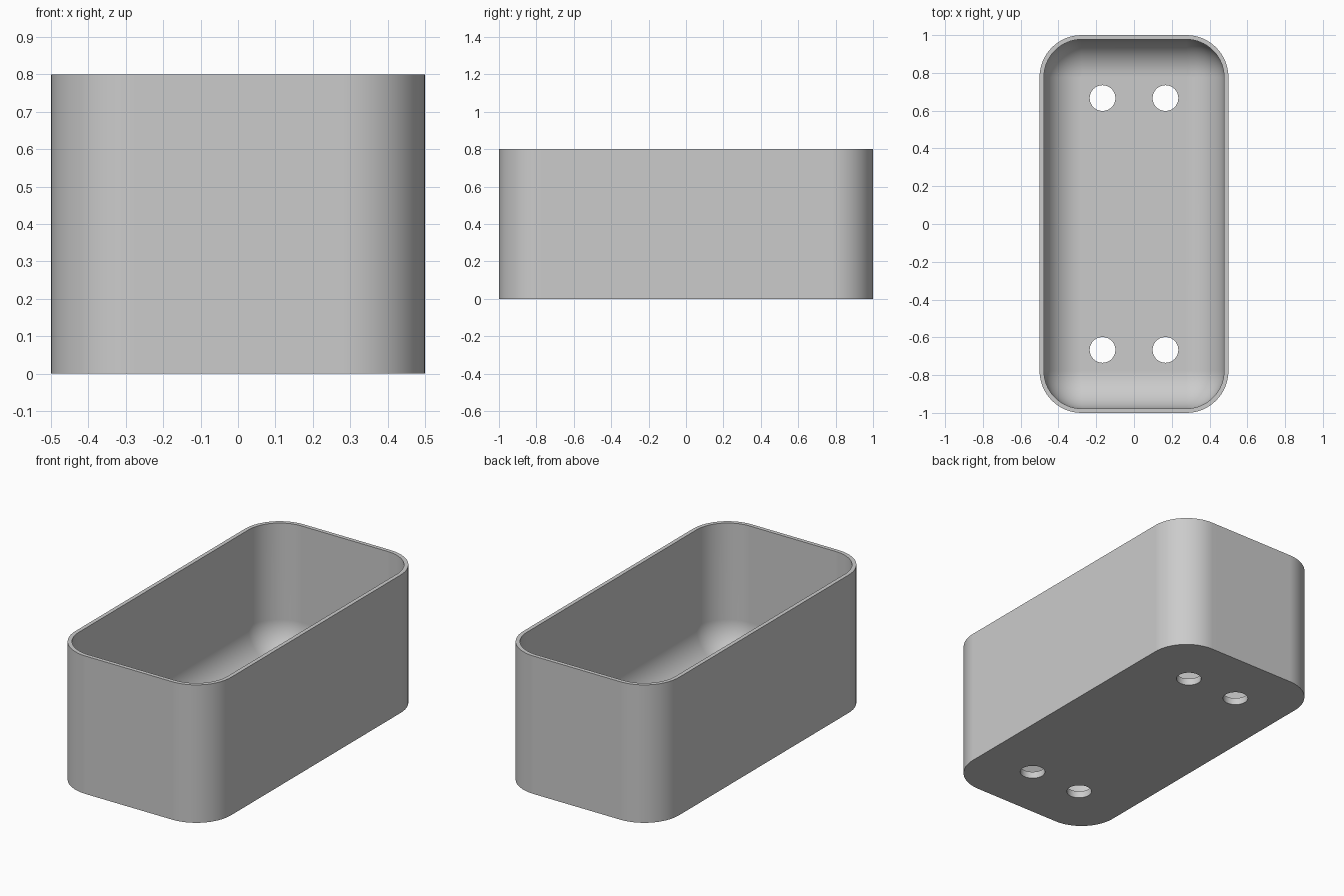
import bpy, bmesh
from math import sin, cos, pi, radians

if "Cube" in bpy.data.objects:
    bpy.data.objects.remove(bpy.data.objects["Cube"])

HALF_X, HALF_Y, HEIGHT = 0.5, 1.0, 0.8
WALL, FLOOR, FILLET = 0.023, 0.04, 0.2
CORNER = WALL + FILLET
STEPS = 16

# Single grey material
grey = bpy.data.materials.new("plain grey")
grey.use_nodes = True
color = (0.6, 0.6, 0.6, 1)
grey.diffuse_color = color
grey.node_tree.nodes["Principled BSDF"].inputs["Base Color"].default_value = color


def rounded_ring(bm, inset, z):
    """Rounded rectangle loop, moved inward by inset."""
    r = max(CORNER - inset, 0)
    ring = []
    for k, (sx, sy) in enumerate([(1, 1), (-1, 1), (-1, -1), (1, -1)]):
        for i in range(STEPS + 1):
            a = (k + i / STEPS) * pi / 2
            ring.append(bm.verts.new((sx * (HALF_X - CORNER) + r * cos(a),
                                      sy * (HALF_Y - CORNER) + r * sin(a), z)))
    return ring


# Planter shell: outer wall, rim, inner wall, rounded inner floor edge
bm = bmesh.new()
levels = [(0, 0), (0, HEIGHT), (WALL, HEIGHT)]
for i in range(STEPS + 1):
    a = i / STEPS * pi / 2
    levels.append((WALL + FILLET * (1 - cos(a)), FLOOR + FILLET * (1 - sin(a))))
rings = [rounded_ring(bm, inset, z) for inset, z in levels]
for low, high in zip(rings, rings[1:]):
    for i in range(len(low)):
        j = (i + 1) % len(low)
        bm.faces.new((low[i], low[j], high[j], high[i]))
bm.faces.new(rings[0][::-1])
bm.faces.new(rings[-1])
bmesh.ops.remove_doubles(bm, verts=bm.verts, dist=1e-5)
bmesh.ops.recalc_face_normals(bm, faces=bm.faces)
mesh = bpy.data.meshes.new("planter_box")
bm.to_mesh(mesh)
bm.free()
mesh.materials.append(grey)
box = bpy.data.objects.new("planter_box", mesh)
bpy.context.collection.objects.link(box)

# Four drain holes through the floor
bm = bmesh.new()
for x in (-1, 1):
    for y in (-1, 1):
        made = bmesh.ops.create_cone(bm, cap_ends=True, segments=48,
                                     radius1=0.068, radius2=0.068, depth=0.2)
        bmesh.ops.translate(bm, verts=made["verts"], vec=(x / 6, y * 2 / 3, 0))
cut_mesh = bpy.data.meshes.new("drain_hole_cutter")
bm.to_mesh(cut_mesh)
bm.free()
cut_mesh.materials.append(grey)
cutter = bpy.data.objects.new("drain_hole_cutter", cut_mesh)
cutter.hide_render = True
bpy.context.collection.objects.link(cutter)

bpy.ops.object.select_all(action="DESELECT")
box.select_set(True)
bpy.context.view_layer.objects.active = box
cut = box.modifiers.new("drain_holes", "BOOLEAN")
cut.operation = "DIFFERENCE"
cut.solver = "EXACT"
cut.object = cutter
bpy.ops.object.modifier_apply(modifier=cut.name)
bpy.data.objects.remove(cutter)

# Smooth curves, crisp rim and flat walls
bpy.ops.object.shade_smooth_by_angle(angle=radians(35))
weighted = box.modifiers.new("flat_walls", "WEIGHTED_NORMAL")
weighted.keep_sharp = True
